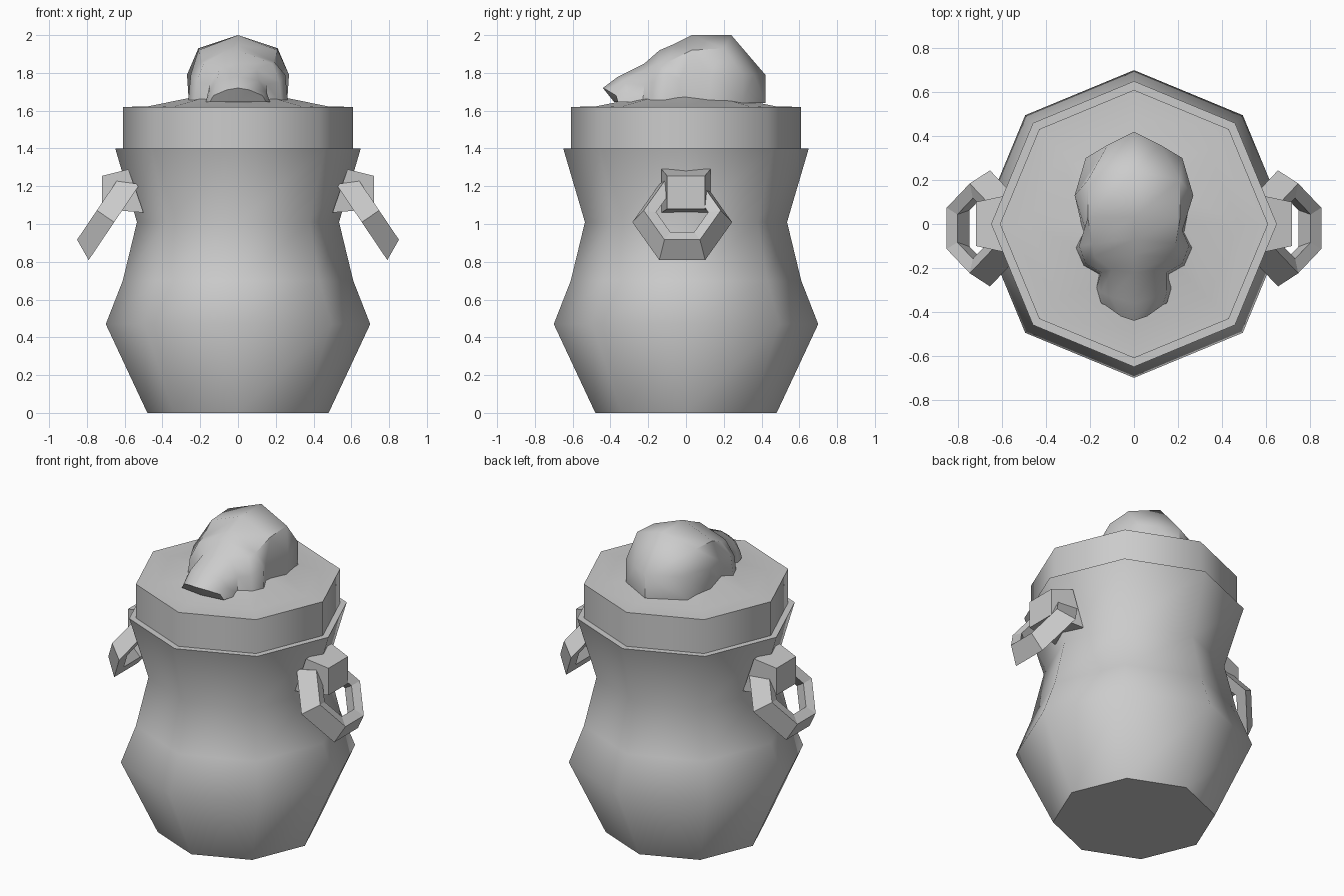
import bpy, bmesh, math
from mathutils import Vector

cube = bpy.data.objects.get("Cube")
if cube:
    bpy.data.objects.remove(cube, do_unlink=True)

stone = bpy.data.materials.new("grey_stone")
stone.use_nodes = True
tone = (0.6, 0.6, 0.6, 1)
stone.diffuse_color = tone
stone.node_tree.nodes["Principled BSDF"].inputs["Base Color"].default_value = tone


def finish(name, bm, angle=None):
    """Turn a bmesh into a named object, smooth up to the given angle."""
    bmesh.ops.remove_doubles(bm, verts=bm.verts, dist=0.0005)
    bmesh.ops.recalc_face_normals(bm, faces=bm.faces)
    mesh = bpy.data.meshes.new(name)
    bm.to_mesh(mesh)
    bm.free()
    mesh.materials.append(stone)
    obj = bpy.data.objects.new(name, mesh)
    bpy.context.collection.objects.link(obj)
    if angle:
        bpy.ops.object.select_all(action="DESELECT")
        obj.select_set(True)
        bpy.context.view_layer.objects.active = obj
        bpy.ops.object.shade_smooth_by_angle(angle=math.radians(angle))
    return obj


def bridge(bm, loops, closed=False):
    """Join equal rings of vertices with quads."""
    pairs = list(zip(loops, loops[1:]))
    if closed:
        pairs.append((loops[-1], loops[0]))
    for a, b in pairs:
        n = len(a)
        for i in range(n):
            j = (i + 1) % n
            bm.faces.new((a[i], a[j], b[j], b[i]))


def lathe(name, profile, angle, sides=8):
    """Eight-sided turned shape, closed at both ends."""
    bm = bmesh.new()
    rings = []
    for r, z in profile:
        turns = [math.tau * i / sides for i in range(sides)]
        rings.append([bm.verts.new((r * math.cos(t), r * math.sin(t), z)) for t in turns])
    bridge(bm, rings)
    bm.faces.new(rings[0])
    bm.faces.new(rings[-1])
    return finish(name, bm, angle)


# Jar body and lid
lathe("jar_body", [(0.48, 0), (0.70, 0.47), (0.61, 0.70), (0.535, 1.01),
                   (0.65, 1.40), (0.60, 1.40)], 55)
lathe("lid", [(0.61, 1.39), (0.61, 1.62), (0.48, 1.622), (0.22, 1.675), (0.05, 1.69)], 50)

# Animal head: half sections from snout to back (ridge, upper, middle, lower)
sections = [
    [(0, -.44, 1.72), (.06, -.42, 1.71), (.13, -.37, 1.68), (.15, -.36, 1.645)],
    [(0, -.36, 1.78), (.11, -.33, 1.76), (.15, -.31, 1.70), (.17, -.29, 1.645)],
    [(0, -.22, 1.85), (.10, -.21, 1.82), (.15, -.22, 1.74), (.16, -.23, 1.64)],
    [(0, -.14, 1.92), (.18, -.15, 1.85), (.22, -.18, 1.75), (.23, -.19, 1.64)],
    [(0, -.07, 1.95), (.19, -.09, 1.86), (.25, -.10, 1.79), (.265, -.11, 1.64)],
    [(0, .03, 2.0), (.21, .03, 1.92), (.22, -.03, 1.77), (.23, -.04, 1.64)],
    [(0, .24, 2.0), (.21, .20, 1.93), (.27, .13, 1.79), (.26, .12, 1.64)],
    [(0, .42, 1.79), (.12, .36, 1.79), (.22, .30, 1.79), (.22, .30, 1.64)],
]
bm = bmesh.new()
rings = []
for half in sections:
    base = (0, max(half[0][1], -.38), half[3][2])
    mirrored = [(-x, y, z) for x, y, z in reversed(half[1:])]
    rings.append([bm.verts.new(p) for p in half + [base] + mirrored])
bridge(bm, rings)
for ring in (rings[0], rings[-1]):
    bm.faces.new(ring[:5])
    bm.faces.new(ring[4:] + ring[:1])
finish("animal_head", bm, 50)

# Side handles: a tapered lug with a hanging six-sided ring
hexagon = [(1, 0), (.46, .87), (-.46, .87), (-1, 0), (-.46, -.87), (.46, -.87)]
ring_section = [(.278, -.054), (.215, .057), (.145, .04), (.19, -.054)]
centre = Vector((.70, -.02, 1.04))
down = Vector((.56, 0, -.83))
outward = Vector((.83, 0, .56))

for label, side in (("left", 1), ("right", -1)):
    bm = bmesh.new()
    lug = []
    for top_x, low_x, w, top_z, low_z in ((.58, .50, .13, 1.29, 1.06),
                                          (.72, .72, .10, 1.255, 1.08)):
        corners = [(top_x, -w, top_z), (top_x, w, top_z), (low_x, w, low_z), (low_x, -w, low_z)]
        lug.append([bm.verts.new((side * x, y, z)) for x, y, z in corners])
    bridge(bm, lug)
    for loop in lug:
        bm.faces.new(loop)
    finish(label + "_handle_lug", bm)

    bm = bmesh.new()
    loops = []
    for a, b in hexagon:
        loop = []
        for r, n in ring_section:
            p = centre + Vector((0, a * r * .95, 0)) + down * (b * r) + outward * n
            loop.append(bm.verts.new((side * p.x, p.y, p.z)))
        loops.append(loop)
    bridge(bm, loops, closed=True)
    finish(label + "_handle_ring", bm)
